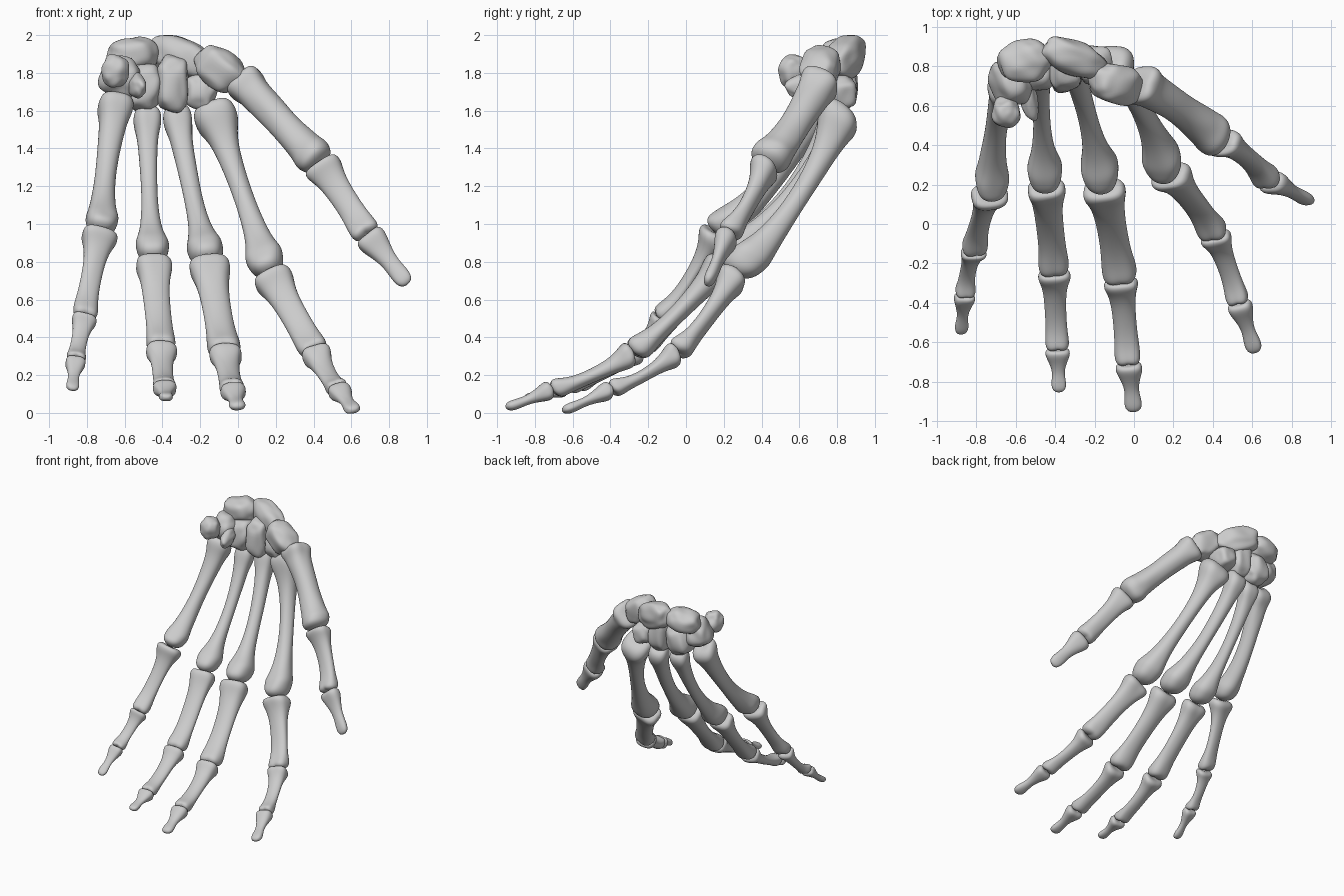
import bpy, bmesh
from math import cos, sin, pi
from mathutils import Vector, noise, Euler

if "Cube" in bpy.data.objects:
    bpy.data.objects.remove(bpy.data.objects["Cube"])

# Bone profiles: t along bone, weights of base / shaft / head radius, thickness ratio
META = [(0, .72, 0, 0, 1.0), (.03, .98, 0, 0, 1.08), (.08, 1, 0, 0, 1.08), (.14, .62, .32, 0, 1.1),
        (.23, .2, .82, 0, 1.1), (.38, 0, 1, 0, 1.1), (.56, 0, .96, 0, 1.12), (.72, 0, .85, .18, 1.12),
        (.81, 0, .35, .62, 1.08), (.87, 0, 0, 1, 1.02), (.91, 0, 0, .97, 1.05), (.955, 0, 0, .88, 1.1),
        (.985, 0, 0, .64, 1.1), (1, 0, 0, .3, 1.0)]
PHAL = [(0, .8, 0, 0, .8), (.035, 1, 0, 0, .84), (.09, 1, 0, 0, .84), (.17, .55, .43, 0, .8),
        (.32, .1, .9, 0, .72), (.58, 0, 1, 0, .66), (.76, 0, .65, .35, .68), (.87, 0, 0, 1, .8),
        (.94, 0, 0, 1, .92), (.98, 0, 0, .86, .85), (1, 0, 0, .55, .7)]
TIP = [(0, .75, 0, 0, .72), (.05, 1, 0, 0, .8), (.15, .98, 0, 0, .78), (.3, .5, .5, 0, .74),
       (.52, 0, 1, 0, .75), (.7, 0, .5, .5, .7), (.85, 0, 0, 1, .65), (.95, 0, 0, .85, .62), (1, 0, 0, .45, .55)]
SIDES = 24


def finish(name, bm, levels):
    bmesh.ops.recalc_face_normals(bm, faces=bm.faces)
    me = bpy.data.meshes.new(name)
    bm.to_mesh(me)
    bm.free()
    for p in me.polygons:
        p.use_smooth = True
    ob = bpy.data.objects.new(name, me)
    bpy.context.collection.objects.link(ob)
    if levels:
        ob.modifiers.new("smooth", 'SUBSURF').levels = levels
        ob.modifiers["smooth"].render_levels = levels
    return ob


def bone(name, a, b, profile, radii, side, bow, condyle):
    """Loft flattened rings from a to b, bowed toward the back of the hand."""
    a, b = Vector(a), Vector(b)
    d = (b - a).normalized()
    a, b = a + d * .004, b + d * .002
    w = Vector(side)
    w = (w - d * w.dot(d)).normalized()
    n = w.cross(d)
    bm = bmesh.new()
    rings = []
    for t, wb, ws, wh, ratio in profile:
        r = radii[0] * wb + radii[1] * ws + radii[2] * wh
        c = a.lerp(b, t) + n * (bow * 4 * t * (1 - t))
        head = max(0, (t - .75) / .25)
        base = max(0, 1 - t / .1)
        ring = []
        for i in range(SIDES):
            u, v = cos(2 * pi * i / SIDES), sin(2 * pi * i / SIDES)
            square = 1 + .12 * (wb + .6 * wh) * sin(4 * pi * i / SIDES) ** 2
            h = ratio * v
            if v < 0:       # flat palm side with a groove between condyles
                h *= .88 - .2 * condyle * head * (1 - abs(u)) + .12 * head
            k = square * (1 + .09 * noise.noise(c * 8 + w * u + n * v))
            slide = condyle * head * .012 * (abs(u) - .6) - .01 * base * (1 - abs(v))
            ring.append(bm.verts.new(c + (w * u + n * h) * r * k + d * slide))
        rings.append(ring)
    for p, q in zip(rings, rings[1:]):
        for i in range(SIDES):
            j = (i + 1) % SIDES
            bm.faces.new((p[i], p[j], q[j], q[i]))
    # dished base and rounded head caps
    for ring, push in ((rings[0], .008), (rings[-1], .003 - .006 * condyle)):
        mid = bm.verts.new(sum((v.co for v in ring), Vector()) / SIDES + d * push)
        for i in range(SIDES):
            bm.faces.new((ring[i], ring[(i + 1) % SIDES], mid))
    finish(name, bm, 2)


def carpal(name, centre, size, rot=(0, 0, 0), box=.8, seed=0):
    """Knobbly rounded block for a wrist bone."""
    bm = bmesh.new()
    bmesh.ops.create_icosphere(bm, subdivisions=4, radius=1)
    turn = Euler(rot).to_matrix()
    for v in bm.verts:
        p = v.co.copy()
        q = Vector([abs(x) ** box * (1 if x > 0 else -1) for x in p])
        q *= 1 + .2 * noise.noise(p * 1.8 + Vector((seed * 7.3, seed, 2)))
        v.co = Vector(centre) + turn @ Vector([x * s for x, s in zip(q, size)])
    for _ in range(3):
        bmesh.ops.smooth_vert(bm, verts=bm.verts, factor=.5, use_axis_x=True, use_axis_y=True, use_axis_z=True)
    finish(name, bm, 0)


# Digits: joints from wrist to tip, (base, shaft, head) radii of each bone, width direction
digits = {
    "thumb": ([(.01, .715, 1.775), (.435, .415, 1.32), (.685, .215, .945), (.895, .112, .685)],
              [(.105, .082, .102), (.098, .068, .077), (.08, .045, .05)], (.8, 0, .6)),
    "index": ([(-.14, .82, 1.625), (.17, .25, .74), (.41, -.055, .325), (.53, -.4, .13), (.615, -.65, .012)],
              [(.115, .053, .1), (.104, .07, .078), (.08, .05, .06), (.065, .032, .045)], (1, -.2, 0)),
    "middle": ([(-.33, .835, 1.61), (-.155, .19, .805), (-.068, -.285, .325), (-.028, -.71, .13), (0, -.95, .03)],
               [(.078, .05, .097), (.107, .076, .085), (.085, .058, .065), (.068, .035, .045)], (1, 0, 0)),
    "ring": ([(-.48, .79, 1.61), (-.448, .19, .815), (-.405, -.245, .345), (-.388, -.635, .14), (-.38, -.85, .08)],
             [(.072, .044, .089), (.095, .068, .078), (.08, .054, .06), (.063, .03, .038)], (1, .1, 0)),
    "little": ([(-.64, .7, 1.67), (-.725, .15, .965), (-.812, -.14, .51), (-.858, -.36, .285), (-.878, -.555, .125)],
               [(.092, .058, .087), (.095, .053, .064), (.064, .041, .052), (.054, .027, .036)], (1, .3, 0)),
}
for digit, (joints, radii, side) in digits.items():
    last = len(radii) - 1
    for i, r in enumerate(radii):
        kind = "metacarpal" if i == 0 else "distal" if i == last else "proximal" if i == 1 else "middle"
        prof = META if i == 0 else TIP if i == last else PHAL
        bow = (.02 if digit == "thumb" else .075) if i == 0 else .028 if i < last else .006
        bone(f"{digit}_{kind}", joints[i], joints[i + 1], prof, r, side, bow, 1 if 0 < i < last else 0)

# Wrist bones
carpal("scaphoid", (-.31, .845, 1.885), (.185, .09, .108), (0, .3, -.35), .9, 1)
carpal("lunate", (-.555, .825, 1.895), (.135, .11, .098), (0, -.15, .2), .9, 2)
carpal("triquetrum", (-.625, .725, 1.775), (.1, .125, .11), (0, .2, .3), .85, 3)
carpal("pisiform", (-.65, .565, 1.81), (.074, .08, .092), (0, .1, 0), .95, 4)
carpal("hamate", (-.505, .785, 1.72), (.1, .115, .125), (0, .1, .1), .75, 5)
carpal("hamate_hook", (-.535, .635, 1.735), (.046, .11, .065), (.2, 0, .2), .95, 6)
carpal("capitate", (-.345, .79, 1.74), (.086, .12, .155), (0, 0, 0), .7, 7)
carpal("trapezoid", (-.2, .805, 1.7), (.085, .1, .09), (0, .3, 0), .75, 8)
carpal("trapezium", (-.095, .715, 1.825), (.14, .1, .105), (0, .65, -.2), .75, 9)
